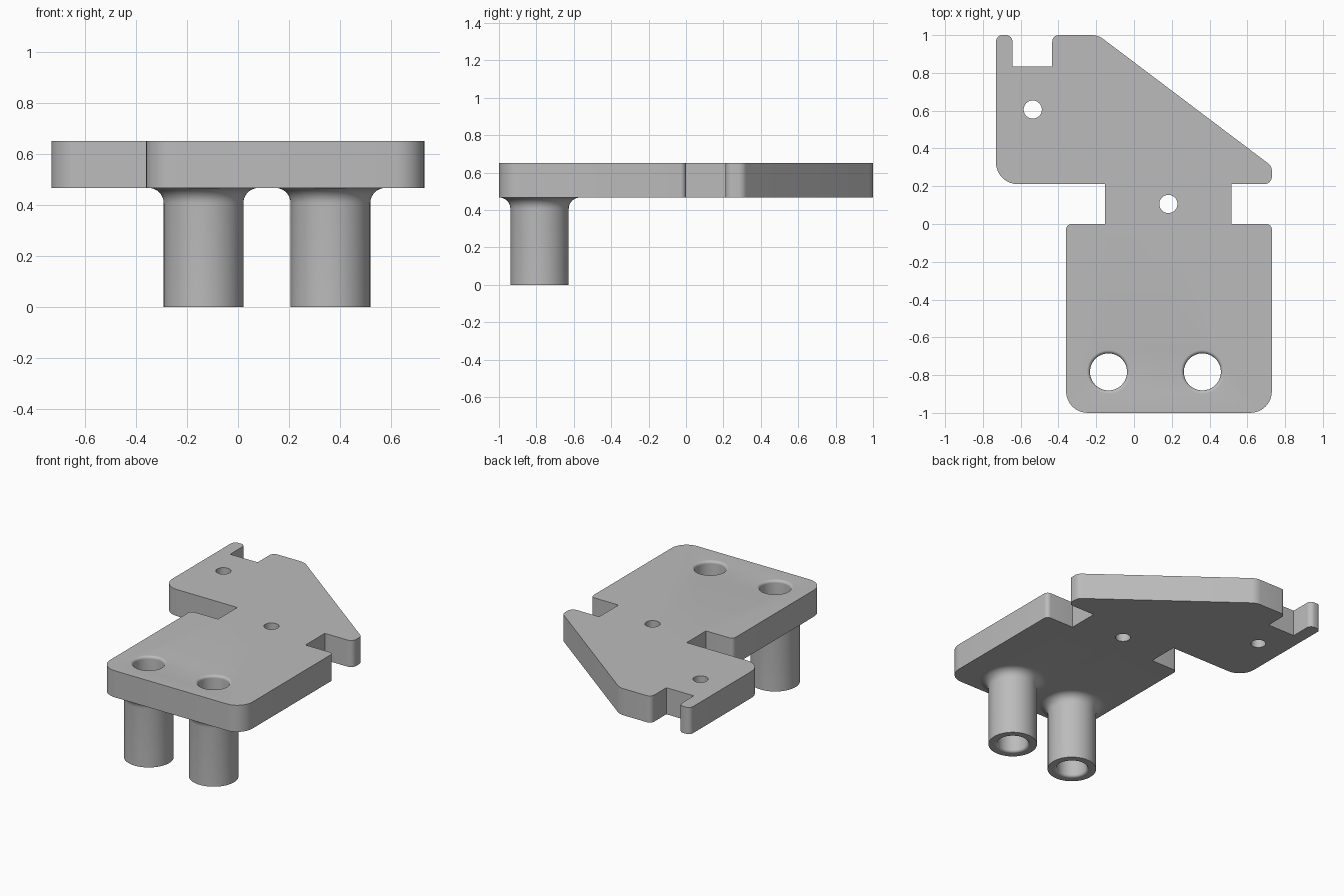
import bpy, bmesh, math
from mathutils import Vector

if "Cube" in bpy.data.objects:
    bpy.data.objects.remove(bpy.data.objects["Cube"], do_unlink=True)

BOTTOM, TOP = 0.467, 0.651
POST_R, BORE_R, FILLET, RIM = 0.156, 0.098, 0.06, 0.018
POSTS = [(-0.135, -0.783), (0.362, -0.783)]
PIN_HOLES = [(-0.536, 0.606), (0.182, 0.106)]

grey = bpy.data.materials.new("plain grey")
grey.use_nodes = True
colour = (0.5, 0.5, 0.5, 1)
grey.diffuse_color = colour
grey.node_tree.nodes["Principled BSDF"].inputs["Base Color"].default_value = colour


def make_object(name, bm):
    bmesh.ops.recalc_face_normals(bm, faces=bm.faces)
    mesh = bpy.data.meshes.new(name)
    bm.to_mesh(mesh)
    bm.free()
    mesh.materials.append(grey)
    obj = bpy.data.objects.new(name, mesh)
    bpy.context.collection.objects.link(obj)
    return obj


def rounded(corners, steps=8):
    """Turn (x, y, radius) corners into an outline with true arcs."""
    out = []
    for i, (x, y, r) in enumerate(corners):
        p = Vector((x, y))
        if r == 0:
            out.append(p)
            continue
        a = (Vector(corners[i - 1][:2]) - p).normalized()
        b = (Vector(corners[(i + 1) % len(corners)][:2]) - p).normalized()
        half = a.angle(b) / 2
        centre = p + (a + b).normalized() * (r / math.sin(half))
        start = p + a * (r / math.tan(half)) - centre
        end = p + b * (r / math.tan(half)) - centre
        sweep = math.pi - 2 * half
        for k in range(steps + 1):
            t = k / steps
            out.append(centre + (start * math.sin((1 - t) * sweep)
                                 + end * math.sin(t * sweep)) / math.sin(sweep))
    return out


def prism(name, outline, z0, z1):
    bm = bmesh.new()
    face = bm.faces.new([bm.verts.new((p[0], p[1], z0)) for p in outline])
    top = bmesh.ops.extrude_face_region(bm, geom=[face])["geom"]
    bmesh.ops.translate(bm, vec=(0, 0, z1 - z0),
                        verts=[v for v in top if isinstance(v, bmesh.types.BMVert)])
    return make_object(name, bm)


def lathe(name, profile, at, sides=64):
    """Spin an (r, z) profile into a capped solid standing at a point."""
    bm = bmesh.new()
    rings = [[bm.verts.new((at[0] + r * math.cos(math.tau * i / sides),
                            at[1] + r * math.sin(math.tau * i / sides), z))
              for i in range(sides)] for r, z in profile]
    for low, high in zip(rings, rings[1:]):
        for i in range(sides):
            j = (i + 1) % sides
            bm.faces.new((low[i], low[j], high[j], high[i]))
    bm.faces.new(rings[0])
    bm.faces.new(rings[-1])
    return make_object(name, bm)


def arc(cr, cz, radius, a0, a1, steps=8):
    angles = [math.radians(a0 + (a1 - a0) * k / steps) for k in range(steps + 1)]
    return [(cr + radius * math.cos(a), cz + radius * math.sin(a)) for a in angles]


def combine(target, tool, operation):
    mod = target.modifiers.new(operation, "BOOLEAN")
    mod.object, mod.operation, mod.solver = tool, operation, "EXACT"
    bpy.context.view_layer.objects.active = target
    bpy.ops.object.modifier_apply(modifier=mod.name)
    bpy.data.objects.remove(tool, do_unlink=True)


# Flat plate: wide front pad, narrow waist and sloped rear wing with a notch
plate = prism("bracket_plate", rounded([
    (-0.36, -1, 0.115), (0.73, -1, 0.115), (0.73, 0, 0.03), (0.517, 0, 0),
    (0.517, 0.211, 0), (0.73, 0.211, 0.04), (0.73, 0.306, 0.05), (-0.19, 1, 0.1),
    (-0.433, 1, 0.035), (-0.433, 0.833, 0), (-0.643, 0.833, 0), (-0.643, 1, 0.035),
    (-0.731, 1, 0.035), (-0.731, 0.211, 0.115), (-0.153, 0.211, 0),
    (-0.153, 0, 0), (-0.36, 0, 0.03)]), BOTTOM, TOP)

# Hollow posts that flare into the underside of the plate
flare = arc(POST_R + FILLET, BOTTOM - FILLET, FILLET, 180, 90)
post_profile = [(POST_R, 0)] + flare + [(POST_R + FILLET, BOTTOM + 0.05)]
mouth = BORE_R + RIM
bore_profile = ([(mouth, -0.1)] + arc(mouth, RIM, RIM, 270, 180)
                + arc(mouth, TOP - RIM, RIM, 180, 90) + [(mouth, TOP + 0.1)])
for at in POSTS:
    combine(plate, lathe("post", post_profile, at), "UNION")
for at in POSTS:
    combine(plate, lathe("bore_cutter", bore_profile, at), "DIFFERENCE")

# Small pin holes through the wing and waist
for at in PIN_HOLES:
    cutter = lathe("pin_cutter", [(0.048, BOTTOM - 0.1), (0.048, TOP + 0.1)], at, 48)
    combine(plate, cutter, "DIFFERENCE")

bpy.ops.object.select_all(action="DESELECT")
plate.select_set(True)
bpy.context.view_layer.objects.active = plate
bpy.ops.object.shade_smooth_by_angle(angle=math.radians(30))
